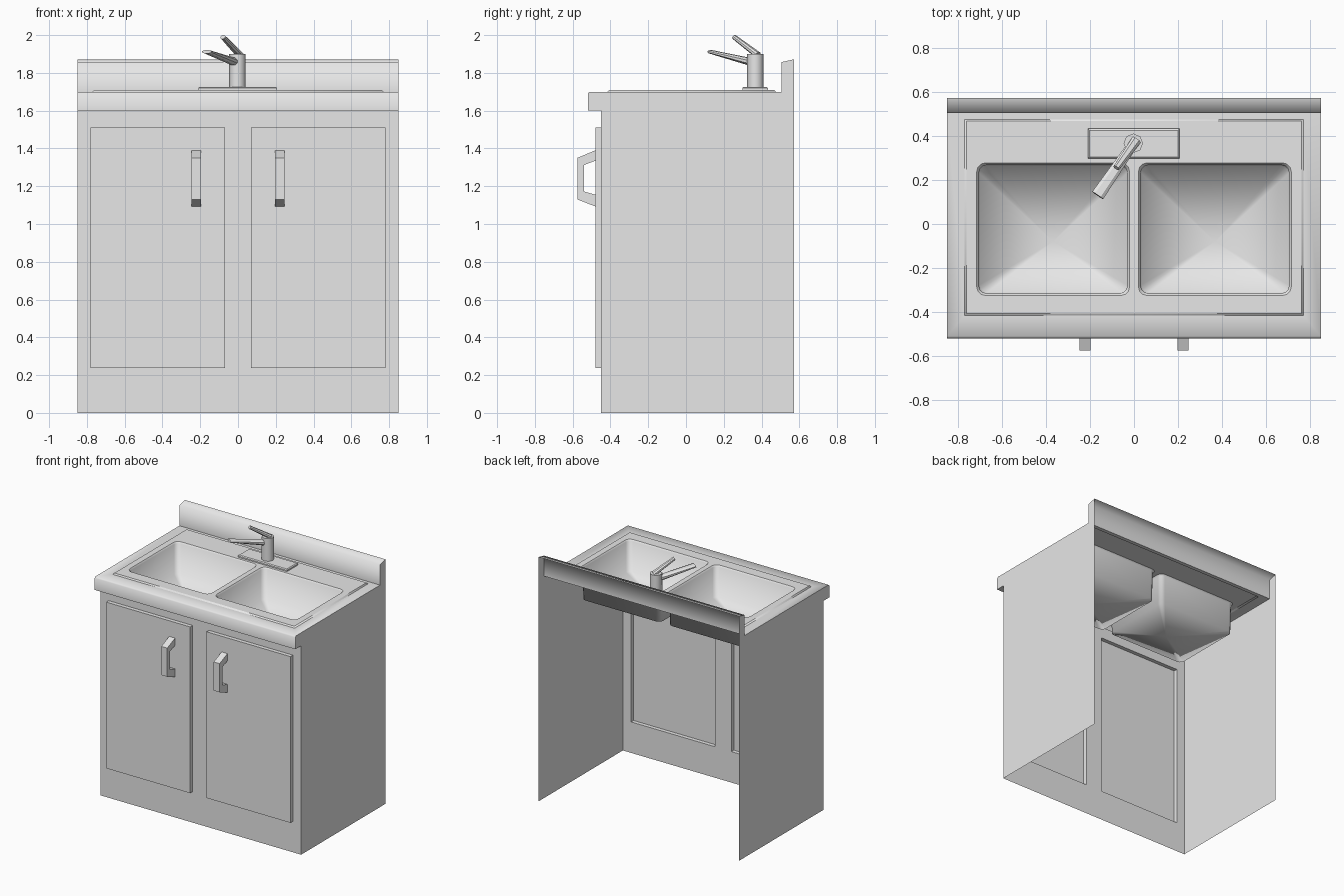
import bpy, bmesh, math
from mathutils import Vector

old = bpy.data.objects.get("Cube")
if old:
    bpy.data.objects.remove(old, do_unlink=True)

grey = bpy.data.materials.new("plain_grey")
grey.use_nodes = True
GREY = (0.8, 0.8, 0.8, 1)
grey.diffuse_color = GREY
grey.node_tree.nodes["Principled BSDF"].inputs["Base Color"].default_value = GREY

W = 0.85              # half width of the cabinet
FRONT, BACK = -0.45, 0.572
DECK, RIM = 1.70, 1.71


def finish(bm, name, smooth=None):
    bmesh.ops.remove_doubles(bm, verts=bm.verts, dist=0.0005)
    bmesh.ops.recalc_face_normals(bm, faces=bm.faces)
    mesh = bpy.data.meshes.new(name)
    bm.to_mesh(mesh)
    bm.free()
    obj = bpy.data.objects.new(name, mesh)
    bpy.context.collection.objects.link(obj)
    mesh.materials.append(grey)
    if smooth:
        mesh.polygons.foreach_set("use_smooth", [True] * len(mesh.polygons))
        mesh.set_sharp_from_angle(angle=math.radians(smooth))
    return obj


def loop(bm, points):
    return [bm.verts.new(p) for p in points]


def bridge(bm, a, b, closed=True):
    n = len(a)
    for i in range(n if closed else n - 1):
        j = (i + 1) % n
        bm.faces.new((a[i], a[j], b[j], b[i]))


def rect(x0, x1, y0, y1, z, cut=0.0):
    """Rectangle outline at height z, with rounded corners when cut > 0."""
    corners = [(x0, y0, 1, 1, 180), (x1, y0, -1, 1, 270),
               (x1, y1, -1, -1, 0), (x0, y1, 1, -1, 90)]
    if not cut:
        return [(x, y, z) for x, y, *_ in corners]
    pts = []
    for x, y, sx, sy, start in corners:
        for k in range(4):
            a = math.radians(start + 30 * k)
            pts.append((x + sx * cut + cut * math.cos(a),
                        y + sy * cut + cut * math.sin(a), z))
    return pts


def prism(name, sections, smooth=None):
    """Closed solid lofted through matching outlines."""
    bm = bmesh.new()
    rings = [loop(bm, s) for s in sections]
    for a, b in zip(rings, rings[1:]):
        bridge(bm, a, b)
    bm.faces.new(rings[0])
    bm.faces.new(rings[-1])
    return finish(bm, name, smooth)


# Side panels, following the counter and splashback outline
nose = [(FRONT, 1.60), (-0.52, 1.60), (-0.52, 1.69), (-0.51, DECK)]
splash = [(0.505, DECK), (0.505, 1.857), (BACK, 1.872)]
outline = [(FRONT, 0)] + nose + splash + [(BACK, 0)]
for side, name in ((1, "left_side_panel"), (-1, "right_side_panel")):
    bm = bmesh.new()
    bm.faces.new(loop(bm, [(side * W, y, z) for y, z in outline]))
    finish(bm, name)

# Front panel with two hollow doors pushed out of it
bm = bmesh.new()
xs, zs = (-W, -0.78, -0.07, 0.07, 0.78, W), (0, 0.237, 1.51, 1.60)
grid = [loop(bm, [(x, FRONT, z) for x in xs]) for z in zs]
for r in range(3):
    for c in range(5):
        ring = [grid[r][c], grid[r][c + 1], grid[r + 1][c + 1], grid[r + 1][c]]
        if r == 1 and c in (1, 3):
            door = loop(bm, [v.co + Vector((0, -0.03, 0)) for v in ring])
            bridge(bm, ring, door)
            bm.faces.new(door)
        else:
            bm.faces.new(ring)
finish(bm, "front_panel_and_doors")

# Counter: rounded nose, deck border and splashback, open at the back
bm = bmesh.new()
for strip in (nose, splash):
    ends = [loop(bm, [(s * W, y, z) for y, z in strip]) for s in (-1, 1)]
    bridge(bm, ends[0], ends[1], closed=False)
border = loop(bm, rect(-W, W, -0.51, 0.505, DECK))
step = loop(bm, rect(-0.77, 0.77, -0.415, 0.475, DECK))
bridge(bm, border, step)
finish(bm, "counter", 80)

# Raised sink deck and its two basins
bm = bmesh.new()
rings = [loop(bm, rect(-0.77 + d, 0.77 - d, -0.415 + d, 0.475 - d, z))
         for d, z in ((0, DECK), (0.008, RIM))]
bridge(bm, *rings)
edge_loops = [rings[1]]
basins = []
for x0, x1 in ((-0.715, -0.02), (0.02, 0.715)):
    levels = [loop(bm, rect(x0 + d, x1 - d, -0.325 + d, 0.278 - d, z, cut))
              for d, z, cut in ((0, RIM, 0.04), (0.01, 1.70, 0.035), (0.014, 1.47, 0.035))]
    edge_loops.append(levels[0])
    for a, b in zip(levels, levels[1:]):
        bridge(bm, a, b)
    centre = bm.verts.new(((x0 + x1) / 2, -0.08, 1.465))
    floor = levels[-1]
    for i in range(len(floor)):
        bm.faces.new((floor[i - 1], floor[i], centre))
edges = []
for ring in edge_loops:
    for i in range(len(ring)):
        edges.append(bm.edges.get((ring[i - 1], ring[i])))
bmesh.ops.triangle_fill(bm, use_beauty=True, edges=edges)
sink = finish(bm, "sink_basins", 100)
# keep the rim crisp while the basin interior stays soft
sharp = sink.data.attributes.get("sharp_edge") or \
    sink.data.attributes.new("sharp_edge", "BOOLEAN", "EDGE")
for e in sink.data.edges:
    if all(sink.data.vertices[i].co.z > DECK + 0.005 for i in e.vertices):
        sharp.data[e.index].value = True

# Door handles
grip = [(-0.48, 1.39), (-0.575, 1.35), (-0.575, 1.13), (-0.48, 1.093),
        (-0.48, 1.155), (-0.54, 1.172), (-0.54, 1.312), (-0.48, 1.335)]
for side, name in ((1, "left_handle"), (-1, "right_handle")):
    prism(name, [[(side * x, y, z) for y, z in grip] for x in (0.197, 0.247)])

# Tap: base plate, body, spout and lever
prism("tap_plate", [rect(-0.21, 0.207, 0.298, 0.433, RIM),
                    rect(-0.21, 0.207, 0.298, 0.433, 1.72),
                    rect(-0.203, 0.2, 0.305, 0.426, 1.726)])
tap = Vector((-0.003, 0.367, 0))
prism("tap_body", [[(tap.x + 0.044 * math.cos(a * math.pi / 4),
                     tap.y + 0.044 * math.sin(a * math.pi / 4), z) for a in range(8)]
                   for z in (1.72, 1.90)], 50)


def arm(name, start, end, size0, size1):
    """Tapered bar; sizes are (width, thickness) at each end."""
    start, end = Vector(start), Vector(end)
    along = (end - start).normalized()
    across = along.cross(Vector((0, 0, 1))).normalized()
    up = across.cross(along)
    prism(name, [[p + across * w * i / 2 + up * t * j / 2
                  for i, j in ((-1, -.4), (-.5, -1), (.5, -1), (1, -.4),
                               (1, .4), (.5, 1), (-.5, 1), (-1, .4))]
                 for p, (w, t) in ((start, size0), (end, size1))])


arm("tap_spout", (-0.01, 0.355, 1.855), (-0.165, 0.13, 1.912), (0.045, 0.04), (0.06, 0.017))
arm("tap_lever", (0.01, 0.38, 1.895), (-0.08, 0.255, 1.99), (0.045, 0.03), (0.03, 0.022))
